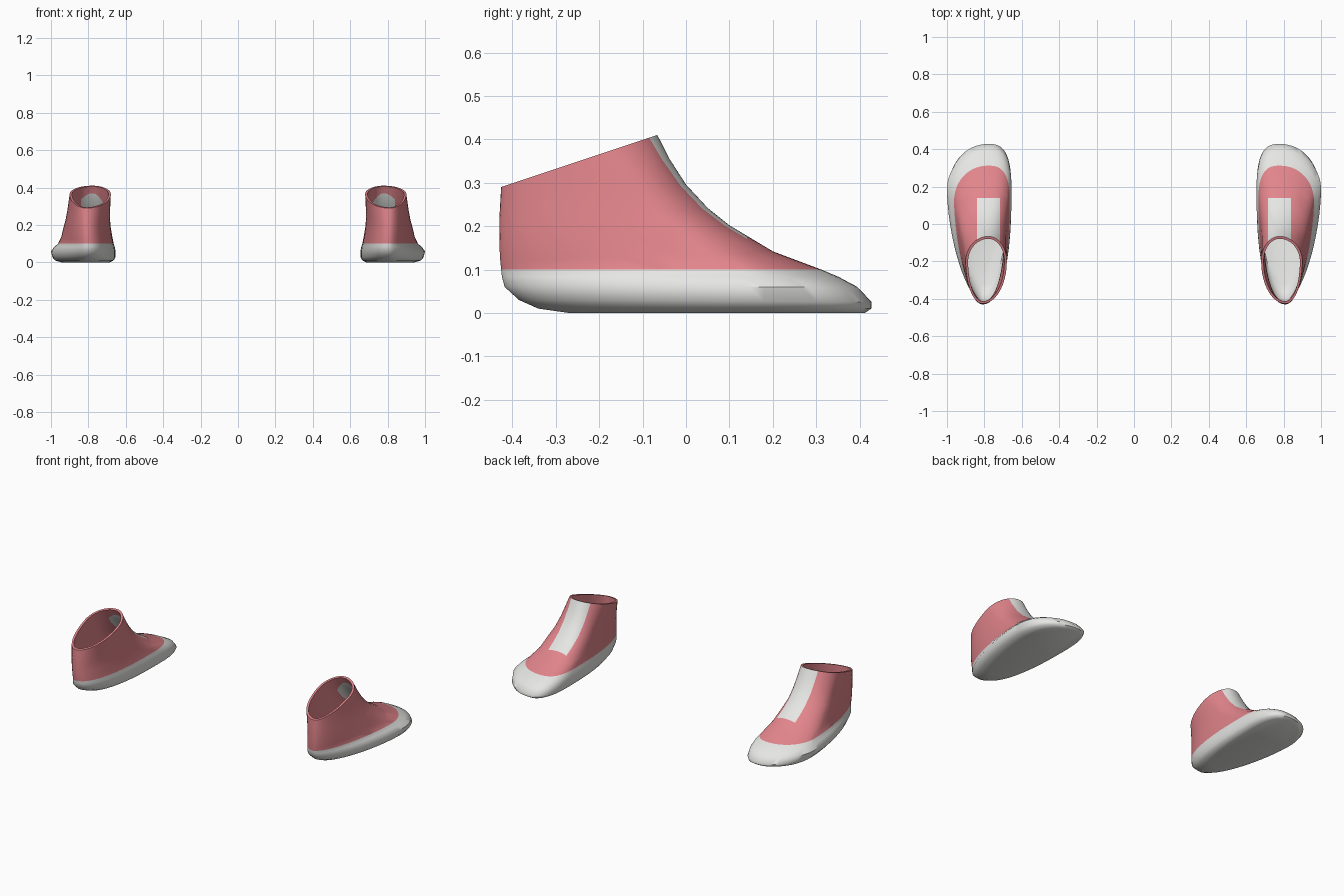
import bpy, bmesh, math
from mathutils import Vector

if "Cube" in bpy.data.objects:
    bpy.data.objects.remove(bpy.data.objects["Cube"])

SEG = 64      # points around each ring
WALL = 0.013  # shell thickness


def material(name, rgb):
    m = bpy.data.materials.new(name)
    m.diffuse_color = (*rgb, 1)
    m.use_nodes = True
    m.node_tree.nodes["Principled BSDF"].inputs["Base Color"].default_value = m.diffuse_color
    return m


pink = material("pink_fabric", (0.76, 0.235, 0.26))
white = material("off_white", (0.79, 0.79, 0.77))

# Rings from sole to collar:
# heel y, heel z, toe y, toe z, outer x, inner x, y of widest point, foot shape (1) to oval (0)
RINGS = [
    (-0.27, 0.000, 0.412, 0.000, -0.945, -0.685, 0.18, 1),
    (-0.34, 0.010, 0.427, 0.010, -0.978, -0.665, 0.18, 1),
    (-0.385, 0.030, 0.428, 0.025, -0.992, -0.656, 0.18, 1),
    (-0.418, 0.060, 0.395, 0.060, -1.000, -0.655, 0.18, 1),
    (-0.424, 0.083, 0.352, 0.083, -0.982, -0.659, 0.16, 1),
    (-0.426, 0.100, 0.312, 0.100, -0.962, -0.665, 0.12, 0.9),
    (-0.428, 0.120, 0.200, 0.142, -0.945, -0.672, 0.03, 0.7),
    (-0.430, 0.155, 0.100, 0.202, -0.932, -0.681, -0.03, 0.5),
    (-0.430, 0.185, 0.050, 0.242, -0.922, -0.684, -0.08, 0.3),
    (-0.430, 0.220, 0.000, 0.296, -0.913, -0.684, -0.12, 0.2),
    (-0.428, 0.255, -0.038, 0.355, -0.906, -0.682, -0.16, 0.1),
    (-0.426, 0.290, -0.066, 0.410, -0.900, -0.680, -0.20, 0.0),
]
TONGUE_X = (-0.84, -0.717)
TONGUE_Y = 0.14


def ring_points(ring, inset):
    """Foot-shaped loop made of four superellipse quarters."""
    yh, zh, yt, zt, xl, xr, yw, foot = ring
    pts = []
    for i in range(SEG):
        a = 2 * math.pi * i / SEG
        c, s = math.cos(a), math.sin(a)
        if s >= 0:
            n, tip_x, end = (2.8 if c > 0 else 2.1), -0.778, yt - inset
        else:
            n, tip_x, end = (2.4 if c > 0 else 1.65), -0.81, yh + inset
        n = 2 + (n - 2) * foot
        side = xr - inset if c > 0 else xl + inset
        x = tip_x + (side - tip_x) * abs(c) ** (2 / n)
        y = yw + (end - yw) * abs(s) ** (2 / n)
        z = zh + (zt - zh) * (y - yh) / (yt - yh)
        pts.append((x, y, z))
    return pts


def build_shoe(name, side):
    bm = bmesh.new()
    # Outer skin up to the collar, then the lining back down to the insole
    loops = [ring_points(r, 0) for r in RINGS]
    loops += [ring_points(r, WALL) for r in reversed(RINGS[1:])]
    rings = [[bm.verts.new(p) for p in loop] for loop in loops]
    for low, high in zip(rings, rings[1:]):
        for i in range(SEG):
            j = (i + 1) % SEG
            bm.faces.new((low[i], low[j], high[j], high[i]))
    bm.faces.new(rings[0][::-1])
    bm.faces.new(rings[-1])

    # Clean cuts along the tongue border
    cuts = [((x, 0, 0), (1, 0, 0)) for x in TONGUE_X]
    cuts += [((0, y, 0), (0, 1, 0)) for y in (TONGUE_Y, -0.06)]
    for co, no in cuts:
        faces = [f for f in bm.faces if f.calc_center_median().z > 0.1
                 and f.calc_center_median().y > -0.15]
        geom = faces + list({e for f in faces for e in f.edges}) \
            + list({v for f in faces for v in f.verts})
        bmesh.ops.bisect_plane(bm, geom=geom, dist=1e-5,
                               plane_co=Vector(co), plane_no=Vector(no))
    bmesh.ops.recalc_face_normals(bm, faces=bm.faces[:])

    # White sole, toe cap and tongue; pink upper and collar
    for f in bm.faces:
        c = f.calc_center_median()
        back = -0.1 if f.normal.y > 0 else -0.06
        tongue = TONGUE_X[0] < c.x < TONGUE_X[1] and back < c.y < TONGUE_Y
        f.material_index = 1 if c.z < 0.1 or tongue else 0

    # Place on its own side
    for v in bm.verts:
        v.co.x *= side
    bmesh.ops.recalc_face_normals(bm, faces=bm.faces[:])
    me = bpy.data.meshes.new(name)
    bm.to_mesh(me)
    bm.free()
    me.materials.append(pink)
    me.materials.append(white)
    ob = bpy.data.objects.new(name, me)
    bpy.context.collection.objects.link(ob)
    bpy.ops.object.select_all(action='DESELECT')
    ob.select_set(True)
    bpy.context.view_layer.objects.active = ob
    bpy.ops.object.shade_smooth_by_angle(angle=math.radians(50))


build_shoe("left_shoe", 1)
build_shoe("right_shoe", -1)
